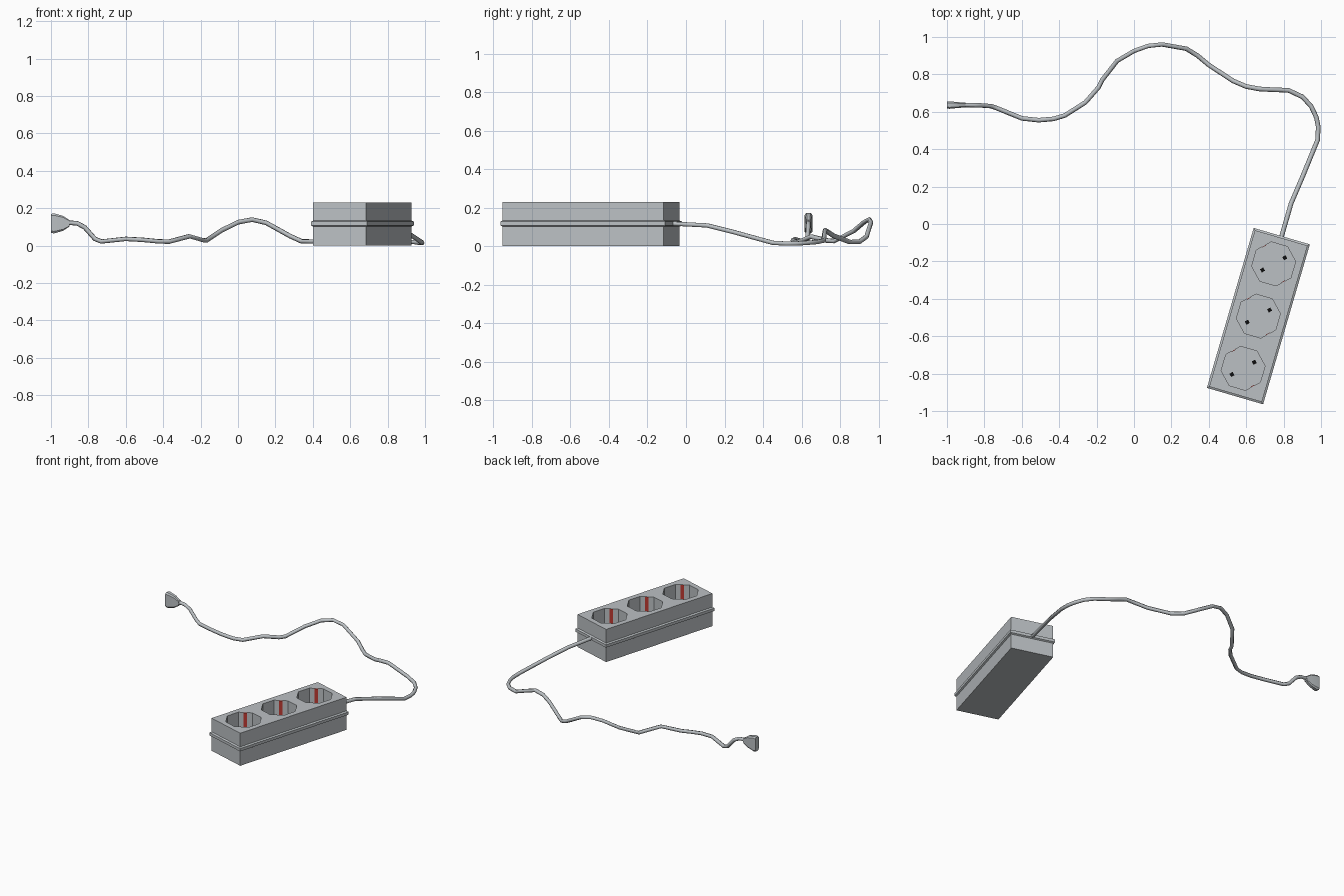
import bpy, bmesh, math
from mathutils import Matrix, Vector

if "Cube" in bpy.data.objects:
    bpy.data.objects.remove(bpy.data.objects["Cube"])


def material(name, rgb):
    m = bpy.data.materials.new(name)
    m.diffuse_color = (*rgb, 1)
    m.use_nodes = True
    m.node_tree.nodes["Principled BSDF"].inputs["Base Color"].default_value = m.diffuse_color
    return m


GREY = material("grey_plastic", (0.50, 0.53, 0.55))
RED = material("red_contact", (0.50, 0.04, 0.03))
BLACK = material("black_hole", (0.004, 0.004, 0.004))

# frame of the socket block, turned on the floor
BLOCK = Matrix.Translation((0.665, -0.4925, 0)) @ Matrix.Rotation(math.radians(-16.3), 4, 'Z')
TOP, FLOOR, RADIUS = 0.23, 0.085, 0.118


def add_object(name, bm, mat):
    bmesh.ops.recalc_face_normals(bm, faces=bm.faces)
    me = bpy.data.meshes.new(name)
    bm.to_mesh(me)
    bm.free()
    me.materials.append(mat)
    ob = bpy.data.objects.new(name, me)
    bpy.context.collection.objects.link(ob)
    return ob


def box(name, size, matrix, mat):
    bm = bmesh.new()
    bmesh.ops.create_cube(bm, size=1, matrix=matrix @ Matrix.Diagonal((*size, 1)))
    return add_object(name, bm, mat)


def activate(ob):
    bpy.ops.object.select_all(action='DESELECT')
    ob.select_set(True)
    bpy.context.view_layer.objects.active = ob


# housing with three octagonal wells
body = box("housing", (0.293, 0.871, TOP), BLOCK @ Matrix.Translation((0, 0, TOP / 2)), GREY)
bm = bmesh.new()
centres = [-0.291, 0, 0.291]
for y in centres:
    bmesh.ops.create_cone(bm, cap_ends=True, segments=8, radius1=RADIUS, radius2=RADIUS, depth=0.3,
                          matrix=BLOCK @ Matrix.Translation((0, y, FLOOR + 0.15))
                          @ Matrix.Rotation(math.pi / 8, 4, 'Z'))
cutter = add_object("well_cutter", bm, GREY)
cutter.hide_render = True
activate(body)
mod = body.modifiers.new("wells", 'BOOLEAN')
mod.operation, mod.solver, mod.object = 'DIFFERENCE', 'EXACT', cutter
bpy.ops.object.modifier_apply(modifier=mod.name)
bpy.data.objects.remove(cutter)

# seam rim around the housing: a frame with a slightly chamfered outer edge
bm = bmesh.new()
rings = []
for grow, z in ((0, 0.102), (0.020, 0.108), (0.020, 0.128), (0, 0.134)):
    hx, hy = (0.293 + grow) / 2, (0.871 + grow) / 2
    rings.append([bm.verts.new(BLOCK @ Vector((sx * hx, sy * hy, z)))
                  for sx, sy in ((-1, -1), (1, -1), (1, 1), (-1, 1))])
for a, b in zip(rings, rings[1:]):
    for i in range(4):
        j = (i + 1) % 4
        bm.faces.new((a[i], a[j], b[j], b[i]))
add_object("seam_rim", bm, GREY)

# pin holes and earth contacts in each well
apothem = RADIUS * math.cos(math.pi / 8)
for n, y in enumerate(centres, 1):
    for side, ang in enumerate((45, 225), 1):
        turn = BLOCK @ Matrix.Translation((0, y, 0)) @ Matrix.Rotation(math.radians(ang), 4, 'Z')
        box(f"pin_hole_{n}_{side}", (0.02, 0.02, 0.004),
            turn @ Matrix.Translation((0.068, 0, FLOOR + 0.001)), BLACK)
        turn = turn @ Matrix.Rotation(math.pi / 2, 4, 'Z')
        box(f"earth_contact_{n}_{side}", (0.004, 0.022, TOP - FLOOR - 0.002),
            turn @ Matrix.Translation((apothem - 0.001, 0, (TOP + FLOOR) / 2)), RED)

# cable swept along its path
path = [(0.785, -0.08, 0.118), (0.84, 0.11, 0.108), (0.90, 0.25, 0.073), (0.982, 0.45, 0.018),
        (0.985, 0.52, 0.014), (0.975, 0.57, 0.014), (0.947, 0.63, 0.018), (0.90, 0.68, 0.022),
        (0.825, 0.715, 0.03), (0.74, 0.718, 0.06), (0.67, 0.722, 0.083), (0.60, 0.735, 0.075),
        (0.53, 0.765, 0.055), (0.40, 0.85, 0.022), (0.34, 0.90, 0.023), (0.28, 0.937, 0.05),
        (0.15, 0.96, 0.122), (0.075, 0.952, 0.139), (0, 0.925, 0.125), (-0.09, 0.872, 0.08),
        (-0.17, 0.77, 0.027), (-0.19, 0.73, 0.03), (-0.26, 0.65, 0.05), (-0.37, 0.58, 0.021),
        (-0.43, 0.562, 0.023), (-0.51, 0.555, 0.031), (-0.60, 0.565, 0.036), (-0.73, 0.618, 0.022),
        (-0.765, 0.63, 0.036), (-0.82, 0.634, 0.098), (-0.86, 0.635, 0.119), (-0.93, 0.636, 0.125)]
cu = bpy.data.curves.new("cable", 'CURVE')
cu.dimensions = '3D'
cu.bevel_depth, cu.bevel_resolution, cu.use_fill_caps = 0.0125, 1, True
sp = cu.splines.new('POLY')
sp.points.add(len(path) - 1)
for p, co in zip(sp.points, path):
    p.co = (*co, 1)
cu.materials.append(GREY)
cable = bpy.data.objects.new("cable", cu)
bpy.context.collection.objects.link(cable)
activate(cable)
bpy.ops.object.convert(target='MESH')
bpy.ops.object.shade_smooth_by_angle(angle=math.radians(70))

# flat flared plug: (x, half width, half height) sections
bm = bmesh.new()
rings = []
for x, w, h in ((-1.0, 0.019, 0.050), (-0.985, 0.020, 0.054), (-0.935, 0.015, 0.040), (-0.90, 0.013, 0.016)):
    rings.append([bm.verts.new((x, 0.636 + w * sy, 0.119 + h * sz)) for sy, sz in
                  ((-1, -.8), (-.6, -1), (.6, -1), (1, -.8), (1, .8), (.6, 1), (-.6, 1), (-1, .8))])
for a, b in zip(rings, rings[1:]):
    for i in range(8):
        j = (i + 1) % 8
        bm.faces.new((a[i], a[j], b[j], b[i]))
bm.faces.new(rings[0])
bm.faces.new(rings[-1])
plug = add_object("plug", bm, GREY)
activate(plug)
bpy.ops.object.shade_smooth_by_angle(angle=math.radians(35))
